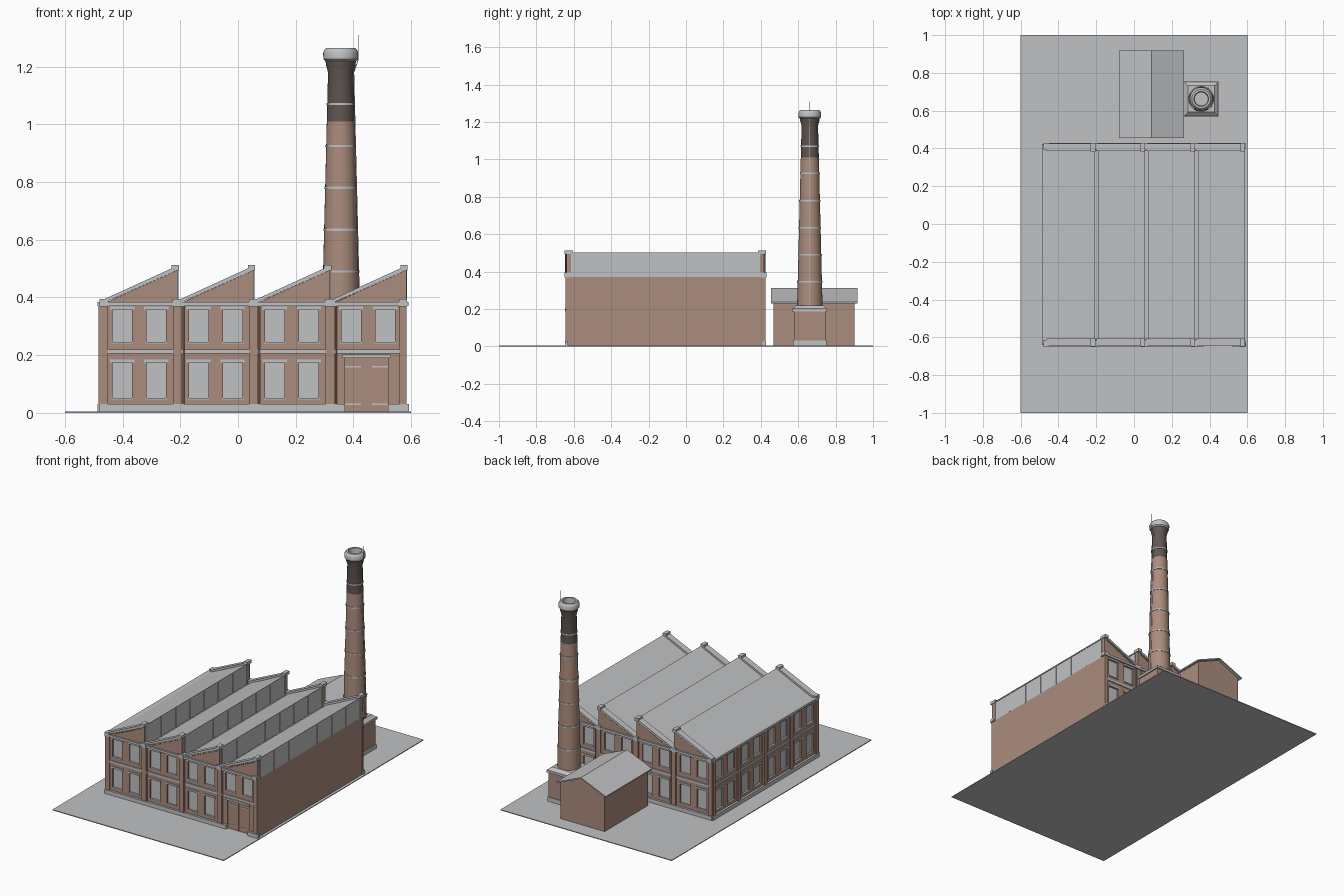
import bpy, bmesh, math
from mathutils import Vector

if "Cube" in bpy.data.objects:
    bpy.data.objects.remove(bpy.data.objects["Cube"])


def material(name, rgb):
    m = bpy.data.materials.new(name)
    m.diffuse_color = (*rgb, 1)
    m.use_nodes = True
    m.node_tree.nodes["Principled BSDF"].inputs["Base Color"].default_value = m.diffuse_color
    return m


GREY = material("grey_stone", (0.53, 0.535, 0.545))
BRICK = material("red_brown_brick", (0.41, 0.265, 0.205))
SOOT = material("sooty_brick", (0.12, 0.095, 0.085))

parts = {}


def part(name, mat):
    if name not in parts:
        parts[name] = (bmesh.new(), [mat])
    return parts[name][0]


def box(name, mat, a, b):
    bm = part(name, mat)
    lo = [min(p, q) for p, q in zip(a, b)]
    hi = [max(p, q) for p, q in zip(a, b)]
    vs = bmesh.ops.create_cube(bm, size=1)["verts"]
    for v in vs:
        v.co = Vector([(l + h) / 2 + c * (h - l) for l, h, c in zip(lo, hi, v.co)])
    return vs


def prism(name, mat, profile, y0, y1):
    """Extrude an x-z outline along y."""
    bm = part(name, mat)
    a = [bm.verts.new((x, y0, z)) for x, z in profile]
    b = [bm.verts.new((x, y1, z)) for x, z in profile]
    n = len(profile)
    faces = [bm.faces.new(a), bm.faces.new(b[::-1])]
    for i in range(n):
        j = (i + 1) % n
        faces.append(bm.faces.new((a[j], a[i], b[i], b[j])))
    bmesh.ops.recalc_face_normals(bm, faces=faces)


def rod(name, mat, p, q, r, sides=8):
    bm = part(name, mat)
    p, q = Vector(p), Vector(q)
    d = q - p
    vs = bmesh.ops.create_cone(bm, cap_ends=True, segments=sides, radius1=r,
                               radius2=r, depth=d.length)["verts"]
    rot = d.to_track_quat("Z", "Y")
    for v in vs:
        v.co = rot @ v.co + (p + q) / 2


def lathe(name, mats, profile, centre, sides=32, pick=lambda z: 0):
    """Spin an r-z outline; pick gives the material slot for a height."""
    bm = part(name, mats[0])
    parts[name][1][:] = mats
    rings = [[bm.verts.new((centre[0] + r * math.cos(2 * math.pi * k / sides),
                            centre[1] + r * math.sin(2 * math.pi * k / sides), z))
              for k in range(sides)] for r, z in profile]
    for (lo, hi), (p, q) in zip(zip(rings, rings[1:]), zip(profile, profile[1:])):
        for k in range(sides):
            f = bm.faces.new((lo[k], lo[(k + 1) % sides], hi[(k + 1) % sides], hi[k]))
            f.material_index = pick((p[1] + q[1]) / 2)
    bm.faces.new(rings[0][::-1])
    bm.faces.new(rings[-1])


# Main dimensions
X0, X1, Y0, Y1, TOP = -0.474, 0.583, -0.635, 0.415, 0.37
BASE = 0.004
SKIN = 0.012
BAY = (X1 - X0) / 4
FLOORS = ((0.052, 0.174), (0.246, 0.358))

# Ground slab and wall core
box("ground_slab", GREY, (-0.6, -1, 0), (0.6, 1, 0.005))
box("wall_core", BRICK, (X0 + SKIN, Y0 + SKIN, BASE), (X1, Y1 - SKIN, TOP))
box("gutter_deck", GREY, (X0, Y0, TOP), (X1 - 0.002, Y1, TOP + 0.002))


def facade(start, length, axis, sign, plane, door=False, pipes=True):
    """One wall with four bays; depth 0 is the brick face, positive is outward."""
    def put(name, mat, u0, u1, d0, d1, z0, z1):
        a, b = plane + sign * d0, plane + sign * d1
        if axis == 0:
            return box(name, mat, (u0, a, z0), (u1, b, z1))
        return box(name, mat, (a, u0, z0), (b, u1, z1))

    def brick(u0, u1, z0, z1):
        put("brick_facing", BRICK, u0, u1, -SKIN, 0, z0, z1)

    step = length / 4
    end = start + length
    dl, dr = 0.37, 0.52
    for i in range(4):
        u0, u1 = start + i * step, start + (i + 1) * step
        mid = (u0 + u1) / 2
        has_door = door and i == 3
        wins = [(mid + s * 0.059 - 0.034, mid + s * 0.059 + 0.034) for s in (-1, 1)]
        # Brick rows between the openings
        if has_door:
            brick(u0, dl, BASE, 0.19)
            brick(dr, u1, BASE, 0.19)
            brick(u0, u1, 0.19, FLOORS[1][0])
        else:
            brick(u0, u1, BASE, FLOORS[0][0])
            brick(u0, u1, FLOORS[0][1], FLOORS[1][0])
        brick(u0, u1, FLOORS[1][1], TOP)
        # Windows with lintels and sills
        for k, (z0, z1) in enumerate(FLOORS):
            if has_door and k == 0:
                continue
            for a, b in ((u0, wins[0][0]), (wins[0][1], wins[1][0]), (wins[1][1], u1)):
                brick(a, b, z0, z1)
            for a, b in wins:
                put("window_panes", GREY, a, b, -SKIN, -SKIN + 0.003, z0, z1)
                put("window_lintels", GREY, a - 0.008, b + 0.008, -0.002, 0.004, z1, z1 + 0.011)
                put("window_sills", GREY, a - 0.003, b + 0.003, -0.006, 0.004, z0 - 0.005, z0)
        # String course
        put("string_course", GREY, u0 + 0.015, u1 - 0.015, -0.002, 0.006, 0.206, 0.22)
    # Pilasters, caps and downpipes
    for i in range(5):
        u = start + i * step
        a, b = max(u - 0.015, start - 0.004), min(u + 0.015, end + 0.001)
        if i == 0:
            b += 0.008
        if i == 4:
            a -= 0.008
        put("pilasters", BRICK, a, b, -0.005, 0.009, BASE, TOP)
        if axis == 0:
            put("pilaster_caps", GREY, a - 0.002, b + 0.002, -0.02, 0.015, TOP - 0.002, 0.394)
        if pipes and 0 < i < 4:
            p = Vector((u + 0.0205, plane + sign * 0.006, 0.02))
            rod("downpipes", BRICK, p, p + Vector((0, 0, TOP - 0.02)), 0.0035)
    put("cornice", GREY, start - 0.005, end + 0.008, -0.02, 0.012, TOP, 0.384)
    # Plinth, and the double door where there is one
    runs = [(start - 0.006, dl), (dr, end + 0.01)] if door else [(start - 0.006, end + 0.006)]
    for a, b in runs:
        put("plinth", GREY, a, b, -0.005, 0.013, BASE, 0.03)
    if door:
        mid = (dl + dr) / 2
        for a, b in ((dl, mid - 0.001), (mid + 0.001, dr)):
            put("door_leaves", BRICK, a, b, -SKIN, -0.008, 0.005, 0.19)
        for z in (0.03, 0.16):
            for a, b in ((dl, dl + 0.056), (dr - 0.056, dr)):
                put("door_hinges", GREY, a, b, -0.008, -0.006, z - 0.003, z + 0.003)
        put("door_canopy", GREY, dl - 0.01, dr + 0.01, -0.004, 0.011, 0.19, 0.202)


facade(X0, X1 - X0, 0, -1, Y0, door=True)
facade(X0, X1 - X0, 0, 1, Y1)
facade(Y0, Y1 - Y0, 1, -1, X0, pipes=False)

# Sawtooth roofs with end gables
for i in range(4):
    a, b = X0 + i * BAY + 0.02, X0 + (i + 1) * BAY
    low, high = 0.384, 0.494
    slope = (high - low) / (b - a)
    prism("sawtooth_roofs", GREY, [(a, TOP), (a, low), (b + 0.003, 0.501), (b + 0.003, 0.494),
                                   (b, 0.494), (b, TOP)], Y0 + 0.02, Y1 - 0.02)
    # Glazing bars on the upright face
    span = (Y1 - Y0) - 0.05
    for k in range(8):
        y = Y0 + 0.025 + span * k / 7
        box("glazing_bars", GREY, (b - 0.002, y - 0.003, TOP + 0.001), (b + 0.003, y + 0.003, 0.494))
    for y, s in ((Y0, -1), (Y1, 1)):
        inner, outer = y - s * 0.025, y + s * 0.003
        prism("gable_walls", BRICK, [(a - 0.02, TOP), (a - 0.02, low), (a, low), (b, high), (b, TOP)],
              inner, outer)
        prism("gable_copings", GREY, [(a - 0.01, low - 0.002), (a - 0.01, low + 0.01),
                                      (b, high + 0.016), (b, high)], inner - s * 0.004, y + s * 0.011)
        box("coping_blocks", GREY, (b - 0.02, inner - s * 0.005, 0.494),
            (b + 0.005, y + s * 0.014, 0.513))
        # Dentils under the coping
        for k in range(3, 18):
            x = a + (b - a) * k / 19
            z = low + slope * (x - a)
            box("dentils", BRICK, (x, y, z - 0.006), (x + 0.006, y + s * 0.007, z + 0.004))

# Shed behind the mill
prism("shed_walls", BRICK, [(-0.062, BASE), (-0.062, 0.235), (0.093, 0.302), (0.248, 0.235),
                            (0.248, BASE)], 0.468, 0.902)
prism("shed_roof", GREY, [(-0.08, 0.23), (-0.08, 0.238), (0.093, 0.312), (0.266, 0.238),
                          (0.266, 0.23), (0.093, 0.304)], 0.455, 0.918)

# Chimney base
CX, CY = 0.356, 0.662
for name, mat, h, z0, z1 in (("chimney_plinth", GREY, 0.089, BASE, 0.032),
                             ("chimney_base", BRICK, 0.084, BASE, 0.19),
                             ("chimney_base_cap", GREY, 0.092, 0.188, 0.203)):
    box(name, mat, (CX - h, CY - h, z0), (CX + h, CY + h, z1))
for v in box("chimney_base_slope", GREY, (CX - 0.09, CY - 0.09, 0.203), (CX + 0.09, CY + 0.09, 0.22)):
    if v.co.z > 0.21:
        v.co.x = CX + (v.co.x - CX) * 0.78
        v.co.y = CY + (v.co.y - CY) * 0.78


def shaft_radius(z):
    return 0.068 - (z - 0.215) * 0.0248


# Chimney shaft, sooty above, with flared head
lathe("chimney_shaft", [BRICK, SOOT],
      [(shaft_radius(z), z) for z in (0.21, 0.6, 1.01, 1.18)] +
      [(0.051, 1.205), (0.053, 1.222)], (CX, CY),
      pick=lambda z: int(z > 1.01))
# Crown with open flue
lathe("chimney_crown", [GREY],
      [(0.052, 1.218), (0.06, 1.226), (0.061, 1.247), (0.057, 1.257), (0.05, 1.265),
       (0.039, 1.265), (0.036, 1.225)], (CX, CY))
# Stone rings
for k in range(6):
    z = 0.345 + k * 0.145
    lathe("chimney_ring_%d" % (k + 1), [GREY],
          [(shaft_radius(z) + 0.003, z - 0.004), (shaft_radius(z) + 0.003, z + 0.004)], (CX, CY))
# Lightning rod and its cable down the shaft
path = [(CX + shaft_radius(0.22) + 0.001, CY, 0.22), (CX + shaft_radius(1.18) + 0.001, CY, 1.18),
        (CX + 0.061, CY, 1.226), (CX + 0.061, CY, 1.31)]
for p, q in zip(path, path[1:]):
    rod("lightning_rod", GREY, p, q, 0.0015, 6)

# Turn the parts into objects
for name, (bm, mats) in parts.items():
    mesh = bpy.data.meshes.new(name)
    bm.to_mesh(mesh)
    bm.free()
    for m in mats:
        mesh.materials.append(m)
    obj = bpy.data.objects.new(name, mesh)
    bpy.context.collection.objects.link(obj)
    if name.startswith(("chimney_shaft", "chimney_crown", "chimney_ring")):
        bpy.ops.object.select_all(action="DESELECT")
        obj.select_set(True)
        bpy.context.view_layer.objects.active = obj
        bpy.ops.object.shade_smooth_by_angle(angle=math.radians(30))
